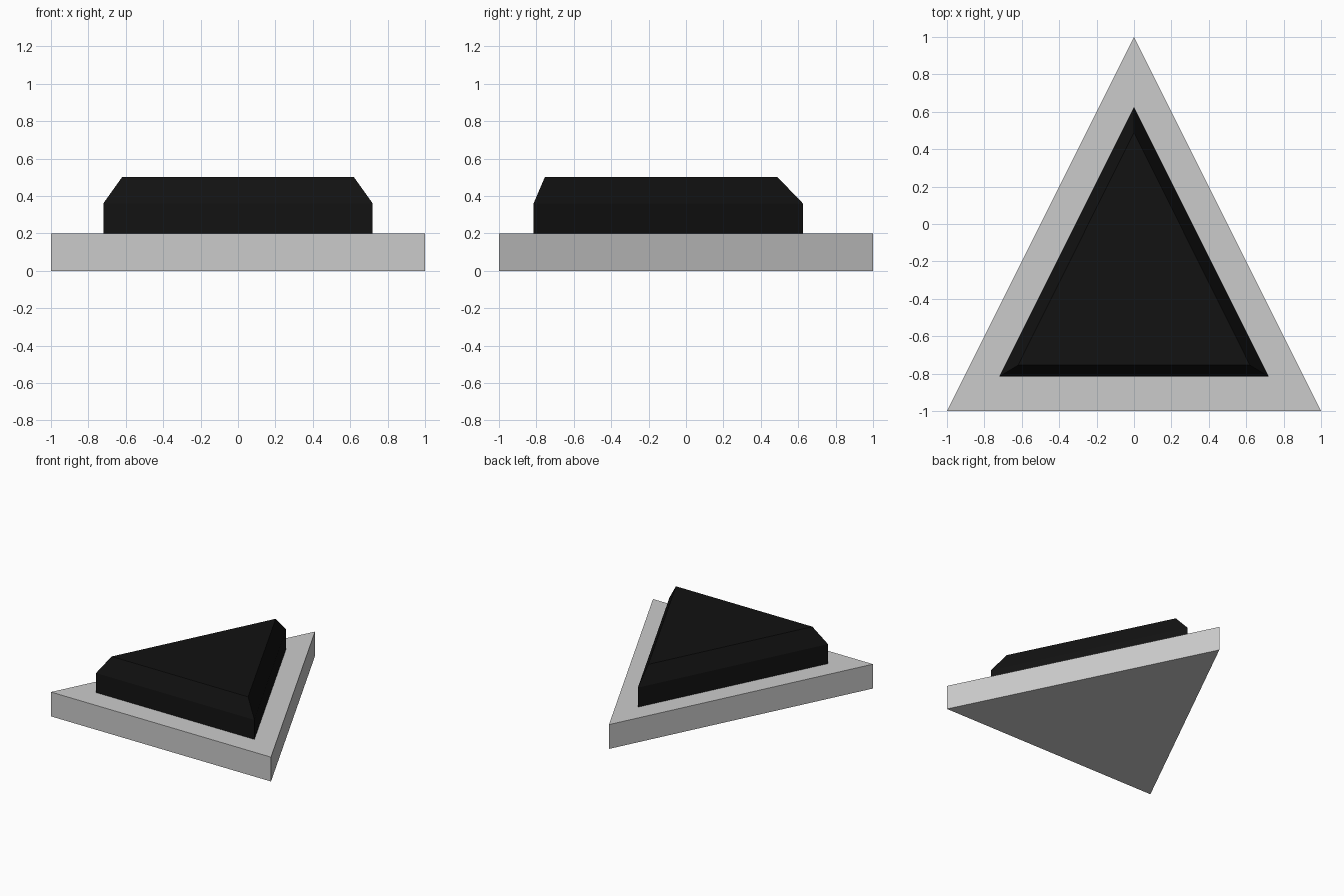
import bpy, bmesh

if "Cube" in bpy.data.objects:
    bpy.data.objects.remove(bpy.data.objects["Cube"])


def loft(name, sections, material=None):
    """Stack triangles (half width, front y, back y, z) into a closed solid."""
    bm = bmesh.new()
    rings = [[bm.verts.new(p) for p in ((-w, y0, z), (w, y0, z), (0, y1, z))]
             for w, y0, y1, z in sections]
    bm.faces.new(rings[0][::-1])
    bm.faces.new(rings[-1])
    for low, high in zip(rings, rings[1:]):
        for i in range(3):
            j = (i + 1) % 3
            bm.faces.new((low[i], low[j], high[j], high[i]))
    bmesh.ops.recalc_face_normals(bm, faces=bm.faces)
    mesh = bpy.data.meshes.new(name)
    bm.to_mesh(mesh)
    bm.free()
    obj = bpy.data.objects.new(name, mesh)
    bpy.context.collection.objects.link(obj)
    if material:
        mesh.materials.append(material)
    return obj


black = bpy.data.materials.new("black")
black.diffuse_color = (0.006, 0.006, 0.006, 1)
black.use_nodes = True
black.node_tree.nodes["Principled BSDF"].inputs["Base Color"].default_value = black.diffuse_color

# Flat triangular base plate
loft("base_plate", [(1, -1, 1, 0), (1, -1, 1, 0.2)])

# Black raised cap with straight sides and a chamfered rim
loft("raised_cap", [(0.72, -0.815, 0.625, 0.2),
                    (0.72, -0.815, 0.625, 0.36),
                    (0.62, -0.755, 0.49, 0.5)], black)
